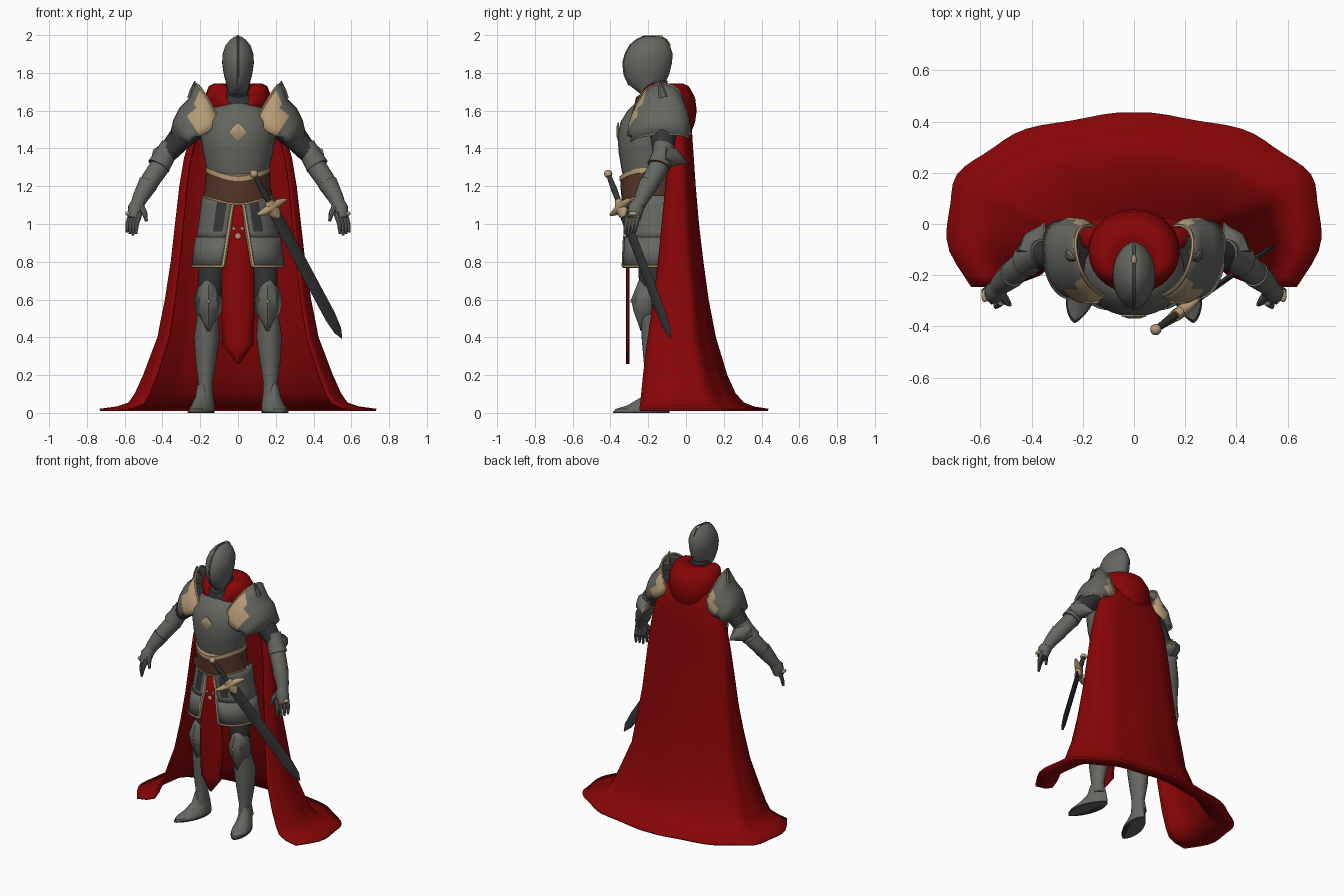
import bpy, bmesh, math
from mathutils import Vector, Matrix

if "Cube" in bpy.data.objects:
    bpy.data.objects.remove(bpy.data.objects["Cube"])


def material(name, r, g, b):
    m = bpy.data.materials.new(name)
    m.use_nodes = True
    m.diffuse_color = (r, g, b, 1)
    bsdf = m.node_tree.nodes["Principled BSDF"]
    bsdf.inputs["Base Color"].default_value = (r, g, b, 1)
    bsdf.inputs["Roughness"].default_value = 0.6
    return m


STEEL = material("steel", 0.13, 0.135, 0.12)
DARK = material("dark_mail", 0.035, 0.036, 0.038)
RED = material("red_cloth", 0.245, 0.0015, 0.002)
GOLD = material("pale_gold", 0.47, 0.33, 0.18)
BROWN = material("brown_leather", 0.1, 0.038, 0.022)
made = []


def loft(name, rings, mats, closed=True, cap=True, pair=False, thick=0, rule=None, xf=None):
    """Skin a list of equally long point rows; rule(row, column) picks a material slot."""
    bm = bmesh.new()
    rows = [[bm.verts.new(xf @ Vector(p) if xf else p) for p in r] for r in rings]
    n = len(rows[0])
    for i in range(len(rows) - 1):
        for j in range(n if closed else n - 1):
            k = (j + 1) % n
            f = bm.faces.new((rows[i][j], rows[i][k], rows[i + 1][k], rows[i + 1][j]))
            f.material_index = rule(i, j) if rule else 0
    if closed and cap:
        bm.faces.new(rows[0])
        bm.faces.new(rows[-1])
    bmesh.ops.recalc_face_normals(bm, faces=bm.faces)
    me = bpy.data.meshes.new(name)
    bm.to_mesh(me)
    bm.free()
    for m in mats if isinstance(mats, list) else [mats]:
        me.materials.append(m)
    ob = bpy.data.objects.new(name, me)
    bpy.context.collection.objects.link(ob)
    if thick:
        s = ob.modifiers.new("thickness", "SOLIDIFY")
        s.thickness = thick
        s.offset = 0
    if pair:
        ob.modifiers.new("mirror", "MIRROR").use_mirror_merge = False
    made.append(ob)


def ring(z, rx, yf, yb, x=0, dip=0, p=1, n=28, skew=0):
    """Horizontal oval; dip lowers its front, p above 1 points the ends, skew turns it outward."""
    out = []
    for i in range(n):
        a = math.tau * i / n
        c, s = math.cos(a), math.sin(a)
        y = (yf + yb) / 2 + (yb - yf) / 2 * s
        out.append((x + math.copysign(rx * abs(c) ** p, c) - skew * (y + 0.17), y,
                    z - dip * max(0, -s) ** 3))
    return out


def tube(name, pts, radii, mat, n=14, pair=False):
    """Tapered tube along a path; one radius or one per point."""
    pts = [Vector(p) for p in pts]
    if not isinstance(radii, list):
        radii = [radii] * len(pts)
    rings = []
    ref = Vector((0.3, 0.9, 0.2))
    for i, p in enumerate(pts):
        t = (pts[min(i + 1, len(pts) - 1)] - pts[max(i - 1, 0)]).normalized()
        u = (ref - t * ref.dot(t)).normalized()
        ref, v = u, t.cross(u)
        rings.append([p + radii[i] * (u * math.cos(math.tau * j / n) + v * math.sin(math.tau * j / n))
                      for j in range(n)])
    loft(name, rings, mat, pair=pair)


def ball(name, c, r, mat, pair=False):
    """Ellipsoid made of stacked ovals."""
    rings = []
    for i in range(9):
        a = math.pi * (0.03 + 0.94 * i / 8)
        s = math.sin(a)
        rings.append(ring(c[2] - r[2] * math.cos(a), r[0] * s, c[1] - r[1] * s, c[1] + r[1] * s, x=c[0], n=20))
    loft(name, rings, mat, pair=pair)


# Helmet with a pointed visor and centre crest
profile = [(1.68, .04, -.23, -.16), (1.735, .06, -.3, -.115), (1.79, .075, -.325, -.09),
           (1.85, .084, -.332, -.075), (1.9, .082, -.32, -.07), (1.945, .066, -.295, -.085),
           (1.975, .042, -.26, -.105), (1.992, .018, -.225, -.135)]
loft("helmet", [ring(*q, p=1.15) for q in profile], STEEL)
tube("helmet_crest", [(0, q[2], q[0]) for q in profile[1:]] + [(0, q[3], q[0]) for q in profile[:4:-1]], .006, STEEL, n=6)
ball("crest_stud", (0, -.14, 1.99), (.01, .02, .01), GOLD)
loft("neck", [ring(1.58, .1, -.27, -.05), ring(1.65, .075, -.25, -.08), ring(1.76, .06, -.22, -.1)], DARK)
loft("gorget", [ring(1.6, .12, -.285, -.04, dip=.02), ring(1.7, .088, -.265, -.07, dip=.03)], DARK)

# Torso armour and belt
loft("breastplate", [ring(1.2, .155, -.32, -.05), ring(1.28, .165, -.34, -.05), ring(1.38, .185, -.357, -.04),
                     ring(1.47, .2, -.362, -.02), ring(1.54, .195, -.347, -.01), ring(1.6, .16, -.31, -.02),
                     ring(1.635, .11, -.275, -.05)], STEEL)
loft("waist_belt", [ring(1.14, .185, -.335, -.03, dip=.04), ring(1.2, .172, -.345, -.03, dip=.03),
                    ring(1.285, .17, -.348, -.035, dip=.04)], BROWN)
loft("belt_trim", [ring(1.272, .173, -.351, -.032, dip=.045), ring(1.297, .172, -.352, -.034, dip=.045)], GOLD)
loft("belt_edge", [ring(1.14, .188, -.339, -.03, dip=.04), ring(1.15, .188, -.341, -.03, dip=.04)], GOLD)
loft("hips", [ring(1.16, .165, -.29, -.04), ring(1.0, .18, -.285, -.05), ring(.84, .195, -.27, -.08)], DARK)
lobes = [.048, .037, .037] * 4
loft("chest_emblem", [[(k * lobes[i] * math.cos(i * math.pi / 6), y, 1.49 + k * lobes[i] * math.sin(i * math.pi / 6))
                       for i in range(12)] for k, y in ((1, -.354), (1, -.361), (.5, -.368))], GOLD)

# Shoulder plates: boxy arches running front to back, from neck rim to outer edge
arches = []
for front, top, back in [((.1, -.285, 1.55), (.225, -.12, 1.74), (.15, -.01, 1.54)),
                         ((.15, -.305, 1.49), (.255, -.13, 1.66), (.19, .015, 1.5)),
                         ((.2, -.305, 1.465), (.305, -.13, 1.61), (.235, .02, 1.475)),
                         ((.235, -.285, 1.46), (.335, -.13, 1.55), (.265, .005, 1.465)),
                         ((.25, -.29, 1.44), (.352, -.13, 1.475), (.28, .01, 1.45))]:
    f, t, b = Vector(front), Vector(top), Vector(back)
    mid = (f + b) / 2
    arc = []
    for j in range(17):
        c, s = math.cos(math.pi * j / 16), math.sin(math.pi * j / 16)
        arc.append(mid + (f - b) / 2 * math.copysign(abs(c) ** .9, c) + (t - mid) * max(s, 0) ** .9)
    arches.append(arc)
loft("shoulder_plates", arches, [STEEL, GOLD], closed=False, pair=True, thick=.012,
     rule=lambda i, j: int((i == 0 and (j < 5 or j > 12)) or (i == 1 and (j < 4 or j > 13))))
tube("shoulder_rim", arches[0], .008, GOLD, n=6, pair=True)
tube("shoulder_hem", arches[-1], .006, GOLD, n=6, pair=True)
tube("shoulder_spikes", [(.24, -.12, 1.67), (.238, -.13, 1.71), (.228, -.14, 1.757)], [.03, .018, .003], STEEL, n=8, pair=True)

# Arms, elbow guards and gauntlets
tube("upper_arms", [(.21, -.13, 1.55), (.3, -.12, 1.46), (.39, -.125, 1.355)], [.085, .068, .05], DARK, pair=True)
tube("forearms", [(.37, -.12, 1.38), (.41, -.14, 1.31), (.465, -.185, 1.23), (.52, -.235, 1.13)],
     [.045, .054, .051, .034], STEEL, pair=True)
tube("elbow_guards", [(.355, -.115, 1.41), (.385, -.125, 1.365), (.42, -.145, 1.305)], [.058, .056, .062], STEEL, pair=True)
tube("elbow_wings", [(.4, -.12, 1.36), (.385, -.06, 1.35), (.35, 0, 1.325)], [.062, .05, .004], STEEL, n=8, pair=True)
tube("elbow_trim", [(.43, -.09, 1.375), (.405, -.045, 1.36), (.35, .002, 1.325), (.345, -.05, 1.375), (.33, -.1, 1.395)],
     .006, GOLD, n=6, pair=True)
tube("gauntlet_cuffs", [(.475, -.195, 1.215), (.52, -.235, 1.135), (.535, -.25, 1.1)], [.054, .041, .035], STEEL, pair=True)
tube("palms", [(.52, -.24, 1.13), (.54, -.265, 1.085), (.55, -.275, 1.03)], [.033, .043, .036], STEEL, pair=True)
ball("knuckle_studs", (.582, -.28, 1.055), (.014, .025, .012), GOLD, pair=True)
tube("thumbs", [(.52, -.27, 1.1), (.495, -.305, 1.06), (.485, -.315, 1.015)], [.02, .015, .008], STEEL, n=8, pair=True)
for i, finger in enumerate(["index", "middle", "ring", "little"]):
    x, y = .518 + .016 * i, -.305 + .018 * i
    tube(finger + "_fingers", [(x, y, 1.06), (x + .018, y - .012, 1.0), (x + .022, y - .02, .94 + .008 * abs(i - 1))],
         [.015, .013, .007], STEEL, n=8, pair=True)


# Hip plates in two overlapping lames, open at the front
def hip_row(z, grow=0):
    t = (1.15 - z) / .38
    xi, xo, row = .02 + .06 * t, .185 + .05 * t + grow, []
    for j in range(13):
        a = math.radians(112) * j / 12
        row.append((xi + (xo - xi) * math.sin(a) ** .9, -.15 - (.155 + .017 * t + grow) * math.cos(a), z))
    return row


upper = [hip_row(z) for z in (1.15, 1.1, .96, .92)]
lower = [hip_row(z, .008) for z in (.93, .85, .775)]
loft("hip_plates", upper, [STEEL, DARK], closed=False, pair=True, thick=.01,
     rule=lambda i, j: int(i < 2 and 1 <= j < 3))
loft("lower_hip_plates", lower, STEEL, closed=False, pair=True, thick=.01)
tube("hip_trim", [r[0] for r in upper[:3] + lower], .012, GOLD, n=6, pair=True)
tube("hip_hem", lower[-1], .009, GOLD, n=6, pair=True)

# Legs, knee guards and pointed shoes
tube("thighs", [(.12, -.17, .95), (.135, -.18, .8), (.15, -.185, .6)], [.085, .075, .06], DARK, pair=True)
loft("greaves", [ring(z, r, yf, yb, x=x) for z, r, yf, yb, x in
                 [(.63, .06, -.25, -.12, .153), (.52, .056, -.24, -.11, .16), (.4, .068, -.235, -.08, .165),
                  (.28, .056, -.225, -.09, .17), (.16, .038, -.21, -.115, .172), (.08, .045, -.22, -.1, .175)]],
     STEEL, pair=True)
knee = []
for z, w, y in [(.7, .025, -.245), (.66, .055, -.26), (.6, .07, -.285), (.54, .064, -.272), (.48, .03, -.25), (.435, .004, -.235)]:
    knee.append([(.157 + w * k, y + (.1 if abs(k) == 1 else .035) * abs(k) * w / .07, z) for k in (-1, -.6, 0, .6, 1)])
loft("knee_guards", knee, STEEL, closed=False, pair=True, thick=.012)
ball("knee_studs", (.157, -.287, .59), (.009, .008, .009), GOLD, pair=True)
loft("shoes", [ring(z, .94 * r, yf, yb, x=.178, p=1.4, skew=.25) for z, r, yf, yb in
               [(0, .064, -.385, -.09), (.02, .066, -.375, -.085), (.04, .06, -.31, -.09),
                (.085, .05, -.235, -.1), (.15, .04, -.21, -.115)]], STEEL, pair=True)
loft("soles", [ring(z, .064, -.387, -.087, x=.178, p=1.4, skew=.25) for z in (0, .008)], DARK, pair=True)

# Front cloth with gold studs
loft("front_cloth", [[(w * k, -.314 + .012 * k * k, z) for k in (-1, -.5, 0, .5, 1)] for z, w in
                     [(1.13, .04), (.95, .07), (.76, .085), (.55, .088), (.36, .08), (.26, .003)]],
     RED, closed=False, thick=.008)
for i, (x, z, r) in enumerate([(0, .935, .016), (-.022, .975, .009), (.022, .975, .009)]):
    ball(f"cloth_stud_{i}", (x, -.318, z), (r, .005, r), GOLD)

# Cape, widening to a rounded train on the ground
cape = []
for z, w, yf, yb, c in [(1.63, .15, -.1, -.01, -.06), (1.5, .235, -.085, .025, -.05), (1.35, .28, -.09, .035, -.05),
                        (1.2, .305, -.105, .045, -.05), (1.0, .328, -.125, .062, -.05), (.8, .35, -.145, .085, -.05),
                        (.6, .38, -.17, .112, -.04), (.4, .42, -.2, .15, -.03), (.2, .495, -.225, .21, 0),
                        (.1, .54, -.235, .255, .01), (.05, .575, -.24, .3, .02), (.028, .64, -.245, .355, .03),
                        (.016, .73, -.245, .43, .03)]:
    row = []
    for j in range(49):
        a = math.radians(118) * (j / 24 - 1)
        s, k = math.sin(a), math.cos(a)
        fold = 1 + .015 * math.sin(11 * abs(a) + 1) * min(1, 1.6 - z)
        y = c + (yb - c) * k ** (.75 + .15 * (z < .5)) * fold if k > 0 else c + (c - yf) * k / .47
        row.append((w * math.copysign(abs(s) ** (.88 + .12 * (z < .5)), s) * fold, y, z))
    cape.append(row)
loft("cape", cape, RED, closed=False, thick=.012)

# Hood lying folded around the neck, hanging as a pouch behind
loft("hood", [ring(z, rx, yf, yb, dip=d) for z, rx, yf, yb, d in
              [(1.735, .07, -.25, -.09, .13), (1.745, .1, -.265, -.055, .14), (1.745, .125, -.27, -.02, .14),
               (1.73, .155, -.275, .015, .12), (1.67, .178, -.27, .048, .08), (1.6, .178, -.25, .057, .02),
               (1.54, .155, -.2, .048, 0), (1.5, .11, -.15, .034, 0), (1.485, .04, -.1, .0, 0)]], RED)

# Sword hung at the left hip
pommel, tip = Vector((.085, -.412, 1.265)), Vector((.55, -.08, .395))
axis = (tip - pommel).normalized()
side = Vector((0, 0, 1)).cross(axis).normalized()
frame = Matrix((axis.cross(side) * -1, side, axis)).transposed().to_4x4()
frame.translation = pommel
span = (tip - pommel).length


def blade_ring(w, a, b, n=4):
    return [(a * math.cos(math.tau * i / n), b * math.sin(math.tau * i / n), w) for i in range(n)]


loft("sword_blade", [blade_ring(w, a, .011) for w, a in ((.2, .034), (.5, .036), (.9, .036))] +
     [blade_ring(span - .05, .026, .008), blade_ring(span, .003, .002)], DARK, xf=frame)
loft("sword_grip", [blade_ring(w, r, r, 10) for w, r in ((0, .012), (.1, .017), (.2, .014))], DARK, xf=frame)
loft("sword_collar", [blade_ring(w, r, .022, 10) for w, r in ((.17, .018), (.2, .04), (.25, .036), (.275, .015))], GOLD, xf=frame)
ball("sword_pommel", pommel, (.022, .022, .022), GOLD)
tube("sword_guard", [frame @ Vector((k * .1, 0, .21 - .018 * k * abs(k))) for k in (-1, -.6, -.2, .2, .6, 1)],
     [.008, .018, .024, .024, .018, .008], GOLD, n=10)

# Smooth shading that keeps hard edges
for o in bpy.context.selected_objects:
    o.select_set(False)
for o in made:
    o.select_set(True)
bpy.context.view_layer.objects.active = made[0]
bpy.ops.object.shade_smooth_by_angle(angle=math.radians(42))
